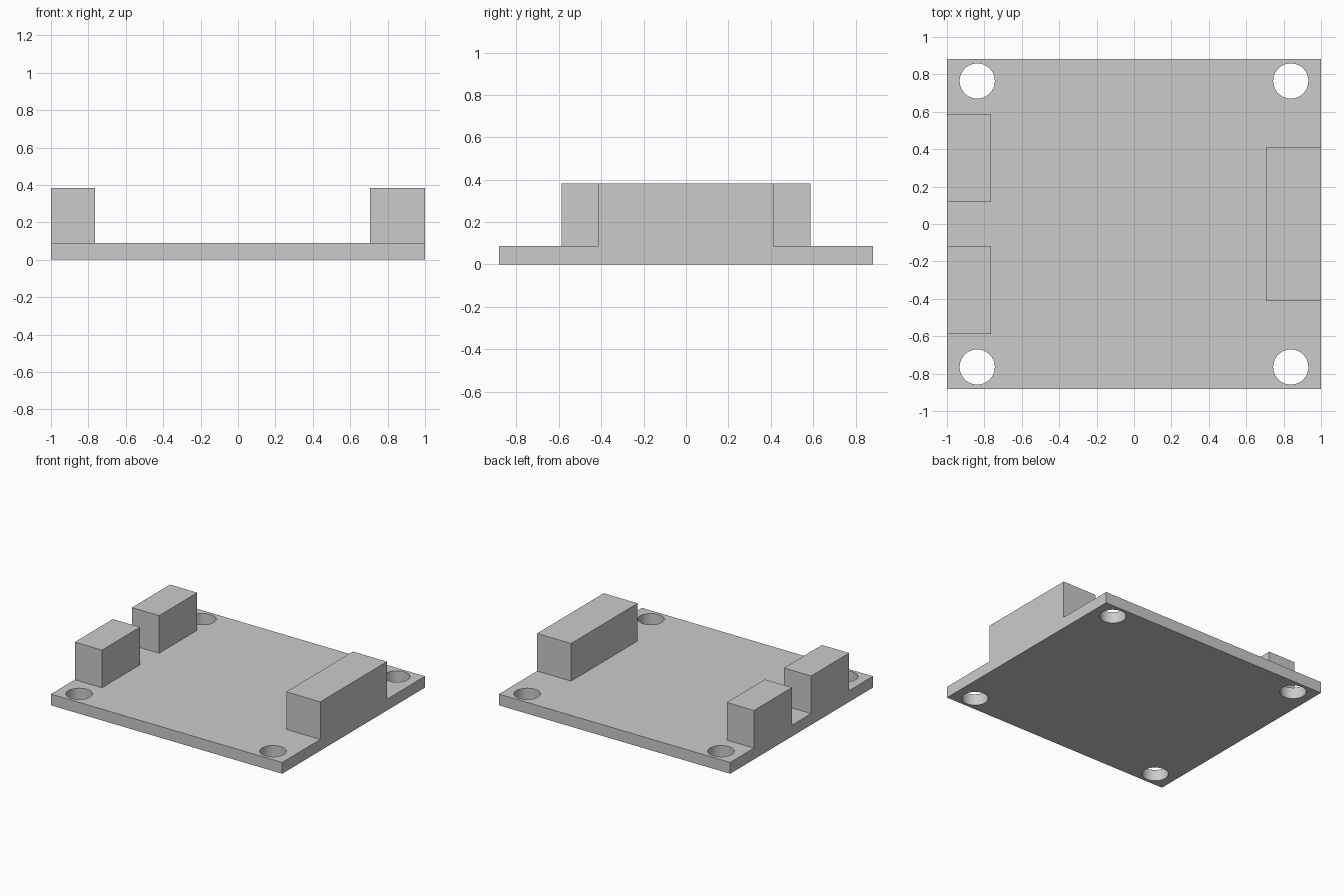
import bpy
import bmesh
from mathutils import Matrix, Vector

default = bpy.data.objects.get("Cube")
if default:
    bpy.data.objects.remove(default, do_unlink=True)

U = 1 / 17           # one design unit
PLATE_TOP = 1.5 * U
BLOCK_TOP = 6.5 * U

grey = bpy.data.materials.new("plain grey")
grey.use_nodes = True
colour = (0.6, 0.6, 0.6, 1)
grey.diffuse_color = colour
grey.node_tree.nodes["Principled BSDF"].inputs["Base Color"].default_value = colour


def add_object(name, bm):
    mesh = bpy.data.meshes.new(name)
    bm.to_mesh(mesh)
    bm.free()
    mesh.materials.append(grey)
    obj = bpy.data.objects.new(name, mesh)
    bpy.context.collection.objects.link(obj)
    return obj


def box(name, low, high):
    low, high = Vector(low), Vector(high)
    bm = bmesh.new()
    place = Matrix.Translation((low + high) / 2) @ Matrix.Diagonal((*(high - low), 1))
    bmesh.ops.create_cube(bm, size=1, matrix=place)
    return add_object(name, bm)


# Base plate
plate = box("base_plate", (-1, -15 * U, 0), (1, 15 * U, PLATE_TOP))

# Four corner mounting holes
bm = bmesh.new()
for x in (-14.25, 14.25):
    for y in (-13, 13):
        bmesh.ops.create_cone(bm, cap_ends=True, segments=48, radius1=1.6 * U,
                              radius2=1.6 * U, depth=1,
                              matrix=Matrix.Translation((x * U, y * U, 0)))
cutter = add_object("hole_cutter", bm)
cutter.hide_render = True
cutter.hide_set(True)

cut = plate.modifiers.new("mounting_holes", "BOOLEAN")
cut.operation = "DIFFERENCE"
cut.solver = "EXACT"
cut.object = cutter
bpy.context.view_layer.objects.active = plate
plate.select_set(True)
bpy.ops.object.modifier_apply(modifier=cut.name)
bpy.data.objects.remove(cutter, do_unlink=True)
bpy.ops.object.shade_smooth_by_angle()

# Connector blocks along the two side edges
box("left_connector", (12 * U, -7 * U, PLATE_TOP), (1, 7 * U, BLOCK_TOP))
box("right_front_connector", (-1, -10 * U, PLATE_TOP), (-13 * U, -2 * U, BLOCK_TOP))
box("right_back_connector", (-1, 2 * U, PLATE_TOP), (-13 * U, 10 * U, BLOCK_TOP))
